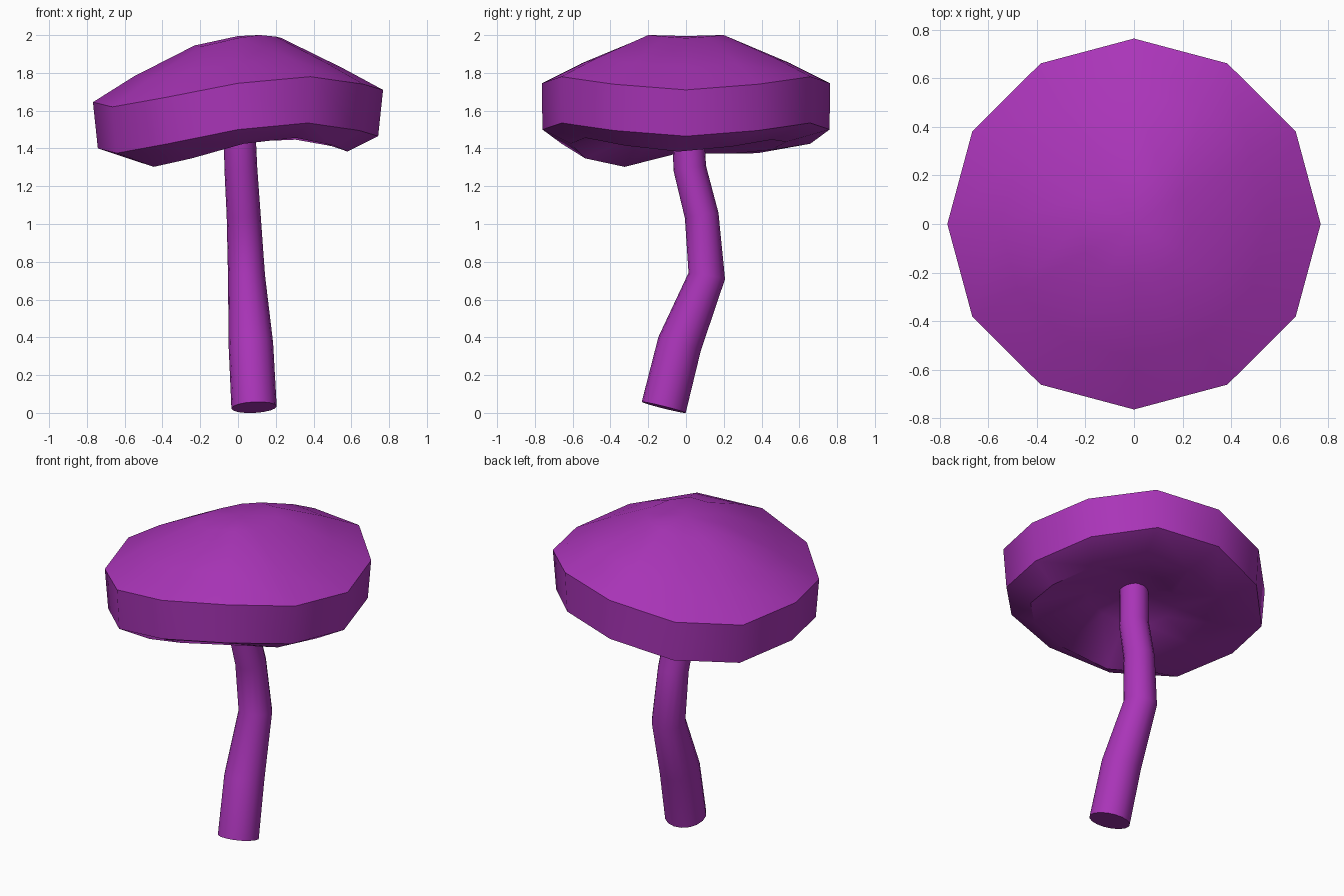
import bpy, bmesh, math
from mathutils import Vector

if "Cube" in bpy.data.objects:
    bpy.data.objects.remove(bpy.data.objects["Cube"])

SIDES = 12
# Warp of the cap rim for angles 0..180 degrees, mirrored in y
WARP = [-.035, -.005, .035, 0, -.075, -.125, -.10]
# Drop of the uneven underside bulge below the rim, per corner
DROP = [-.08, -.08, -.08, -.06, -.035, -.01, -.03, -.08, -.08, -.07, -.07, -.075]

purple = bpy.data.materials.new("purple")
purple.diffuse_color = (0.40, 0.035, 0.48, 1)
purple.use_nodes = True
purple.node_tree.nodes["Principled BSDF"].inputs["Base Color"].default_value = purple.diffuse_color


def finish(bm, name, angle):
    bmesh.ops.recalc_face_normals(bm, faces=bm.faces)
    mesh = bpy.data.meshes.new(name)
    bm.to_mesh(mesh)
    bm.free()
    obj = bpy.data.objects.new(name, mesh)
    bpy.context.collection.objects.link(obj)
    mesh.materials.append(purple)
    bpy.ops.object.select_all(action='DESELECT')
    obj.select_set(True)
    bpy.context.view_layer.objects.active = obj
    bpy.ops.object.shade_smooth_by_angle(angle=math.radians(angle))
    return obj


def bridge(bm, rings):
    for a, b in zip(rings, rings[1:]):
        n = len(a)
        for i in range(n):
            bm.faces.new((a[i], a[(i + 1) % n], b[(i + 1) % n], b[i]))


def fan(bm, ring, point):
    centre = bm.verts.new(point)
    for i in range(len(ring)):
        bm.faces.new((ring[i], ring[(i + 1) % len(ring)], centre))


def cap_ring(bm, rx, ry, z, warp, tilt=0, cx=0, cy=0, drop=None):
    ring = []
    for i in range(SIDES):
        a = math.tau * i / SIDES
        h = z + warp * WARP[min(i, SIDES - i)] + tilt * math.cos(a)
        if drop:
            h += drop[i]
        ring.append(bm.verts.new((cx + rx * math.cos(a), cy + ry * math.sin(a), h)))
    return ring


# Cap: domed top, upright rim band, bulging underside with a hollow centre
bm = bmesh.new()
rings = [
    cap_ring(bm, .23, .23, 1.985, .3, .01),
    cap_ring(bm, .55, .55, 1.852, .7),
    cap_ring(bm, .768, .763, 1.745, 1),
    cap_ring(bm, .742, .76, 1.50, 1),
    cap_ring(bm, .55, .57, 1.495, .9, 0, .03, -.04, DROP),
    cap_ring(bm, .26, .26, 1.505, .4, 0, .01, -.01),
]
bridge(bm, rings)
fan(bm, rings[0], (0, 0, 1.995))
fan(bm, rings[-1], (0, 0, 1.55))
finish(bm, "cap", 42)

# Stem: crooked tapering tube, rings square to the path
path = [(.085, -.118, .029, .12), (.068, -.034, .365, .118), (.045, .11, .725, .098),
        (.03, .083, 1.045, .09), (.015, .02, 1.295, .087), (.006, .008, 1.57, .083)]
pts = [Vector(p[:3]) for p in path]
bm = bmesh.new()
rings = []
for k, p in enumerate(path):
    t = (pts[min(k + 1, len(pts) - 1)] - pts[max(k - 1, 0)]).normalized()
    u = Vector((0, 1, 0)).cross(t).normalized()
    v = t.cross(u)
    rings.append([bm.verts.new(pts[k] + p[3] * (u * math.cos(a) + v * math.sin(a)))
                  for a in (math.tau * i / 16 for i in range(16))])
bridge(bm, rings)
bm.faces.new(rings[0])
bm.faces.new(rings[-1])
finish(bm, "stem", 45)
